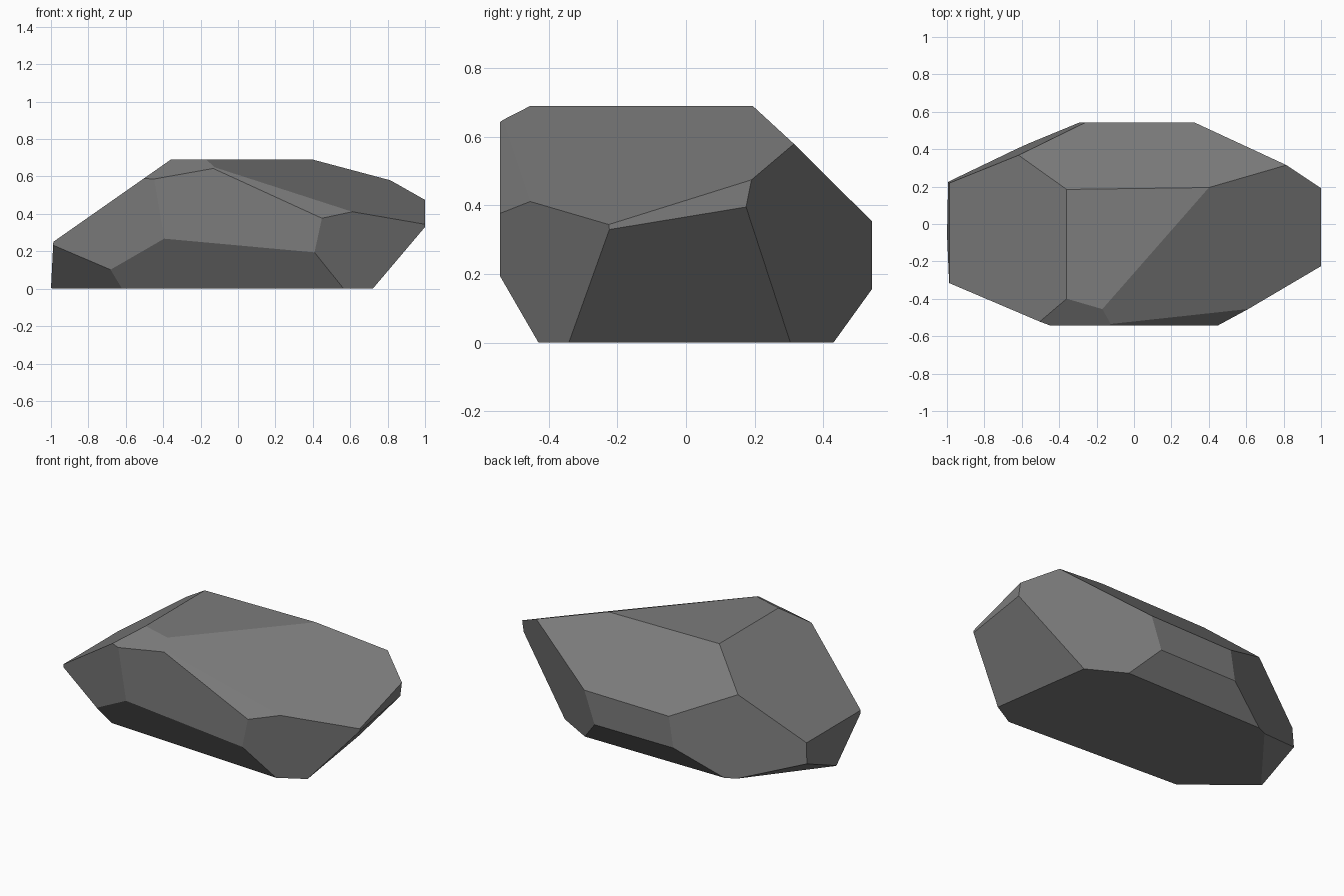
import bpy
import bmesh
from mathutils import Vector, Matrix

old = bpy.data.objects.get("Cube")
if old:
    bpy.data.objects.remove(old, do_unlink=True)


def make_material(name, colour):
    mat = bpy.data.materials.new(name)
    mat.use_nodes = True
    mat.diffuse_color = colour
    shader = next(n for n in mat.node_tree.nodes if n.type == "BSDF_PRINCIPLED")
    shader.inputs["Base Color"].default_value = colour
    shader.inputs["Roughness"].default_value = 0.9
    return mat


def chisel(bm, normal, distance):
    """Slice away everything beyond the plane normal . p = distance and cap the cut."""
    n = Vector(normal)
    bmesh.ops.bisect_plane(
        bm, geom=bm.verts[:] + bm.edges[:] + bm.faces[:], dist=0.0001,
        plane_co=n * distance / n.length_squared, plane_no=n, clear_outer=True)
    rim = [e for e in bm.edges if e.is_boundary]
    if rim:
        bmesh.ops.edgeloop_fill(bm, edges=rim)


# Block of stone that the facets are cut from
length, depth, height = 2.0, 1.085, 0.69
bm = bmesh.new()
bmesh.ops.create_cube(bm, size=1, matrix=Matrix.Translation((0, 0, height / 2))
                      @ Matrix.Diagonal((length, depth, height, 1)))

# Each facet is an outward direction and a plane distance
facets = {
    "left_slope": ((-0.7, 0, 1), 0.942),
    "left_end": ((-1, 0, 0.05), 1),
    "back_slope": ((-0.013, 0.965, 1), 0.873),
    "right_slope": ((0.357, -0.313, 1), 0.772),
    "front_sliver": ((0.458, -1.24, 1), 1.255),
    "front_top_chamfer": ((-0.178, -0.613, 1), 0.999),
    "front_left": ((-0.38, -1, -0.065), 0.675),
    "front_undercut": ((-0.057, -1, -0.624), 0.398),
    "front_right": ((1, -1.76, -0.216), 1.322),
    "right_undercut": ((1, 0.148, -0.9), 0.67),
    "back_right": ((1, 1.8, -0.36), 1.173),
    "back_left": ((-0.455, 1, 0.075), 0.687),
    "back_undercut": ((0, 1, -0.72), 0.43),
    "left_back_undercut": ((-1, 0.783, -1.84), 0.943),
    "left_front_undercut": ((-1, -1.225, -1.33), 1.064),
}
for normal, distance in facets.values():
    chisel(bm, normal, distance)

bmesh.ops.remove_doubles(bm, verts=bm.verts[:], dist=0.002)
bmesh.ops.recalc_face_normals(bm, faces=bm.faces[:])

# Flat shaded rock in a single grey
mesh = bpy.data.meshes.new("rock")
bm.to_mesh(mesh)
bm.free()
mesh.materials.append(make_material("stone grey", (0.2, 0.2, 0.2, 1)))
rock = bpy.data.objects.new("rock", mesh)
bpy.context.collection.objects.link(rock)
